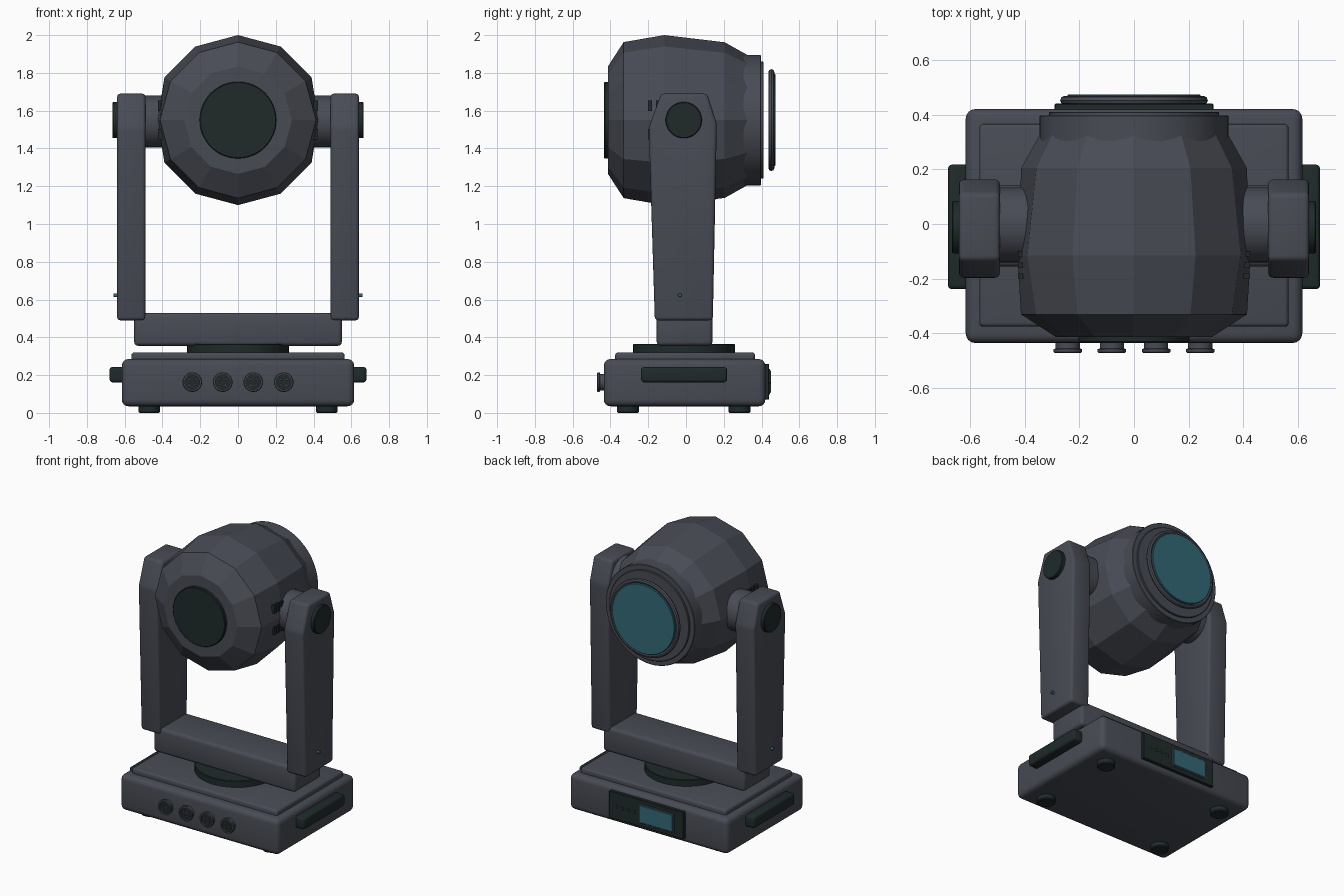
import bpy, bmesh, math
from mathutils import Matrix, Vector

if "Cube" in bpy.data.objects:
    bpy.data.objects.remove(bpy.data.objects["Cube"])


def colour(name, rgb):
    m = bpy.data.materials.new(name)
    m.diffuse_color = (*rgb, 1)
    m.use_nodes = True
    m.node_tree.nodes["Principled BSDF"].inputs["Base Color"].default_value = m.diffuse_color
    return m


GREY = colour("slate grey", (0.065, 0.071, 0.090))
DARK = colour("dark green black", (0.014, 0.023, 0.023))
TEAL = colour("teal glass", (0.032, 0.141, 0.184))

AXIS = {"x": Matrix.Rotation(math.pi / 2, 4, "Y"),
        "y": Matrix.Rotation(-math.pi / 2, 4, "X"),
        "z": Matrix.Identity(4)}


def finish(bm, name, mat, smooth=True):
    bmesh.ops.recalc_face_normals(bm, faces=bm.faces[:])
    me = bpy.data.meshes.new(name)
    bm.to_mesh(me)
    bm.free()
    me.materials.append(mat)
    ob = bpy.data.objects.new(name, me)
    bpy.context.collection.objects.link(ob)
    if smooth:
        bpy.ops.object.select_all(action="DESELECT")
        ob.select_set(True)
        bpy.context.view_layer.objects.active = ob
        bpy.ops.object.shade_smooth_by_angle(angle=math.radians(35))
    return ob


def box(name, mat, x, y, z, bevel=0.0, segs=3):
    """Box from (min, max) ranges with rounded edges."""
    bm = bmesh.new()
    bmesh.ops.create_cube(bm, size=1)
    for v in bm.verts:
        v.co = Vector([(r[0] + r[1]) / 2 + c * (r[1] - r[0])
                       for c, r in zip(v.co, (x, y, z))])
    if bevel:
        bmesh.ops.bevel(bm, geom=bm.edges[:], offset=bevel, segments=segs,
                        profile=0.5, affect="EDGES")
    return finish(bm, name, mat)


def lathe(name, mat, axis, centre, profile, sides=48, smooth=True, clamp_x=None, closed=False):
    """Turn (distance along axis, radius) points around an axis through centre."""
    bm = bmesh.new()
    rings = []
    for d, r in profile:
        ring = []
        for i in range(sides):
            a = 2 * math.pi * i / sides
            p = AXIS[axis] @ Vector((r * math.cos(a), r * math.sin(a), d))
            if clamp_x:
                p.x = max(-clamp_x, min(clamp_x, p.x))
            ring.append(bm.verts.new(p + Vector(centre)))
        rings.append(ring)
    pairs = list(zip(rings, rings[1:]))
    if closed:
        pairs.append((rings[-1], rings[0]))
    else:
        bm.faces.new(rings[0])
        bm.faces.new(rings[-1])
    for a, b in pairs:
        for i in range(sides):
            j = (i + 1) % sides
            bm.faces.new((a[i], a[j], b[j], b[i]))
    return finish(bm, name, mat, smooth)


def disc(name, mat, axis, centre, lo, hi, r, bevel=0.004, sides=48):
    pts = [(lo, r - bevel), (lo + bevel, r), (hi - bevel, r), (hi, r - bevel)]
    return lathe(name, mat, axis, centre, pts, sides)


def span(s, a, b):
    """Mirror an x range to side s."""
    return (min(s * a, s * b), max(s * a, s * b))


# Base housing, top plate, turntable
box("base", GREY, (-0.615, 0.615), (-0.435, 0.42), (0.035, 0.285), 0.035, 4)
box("base_top_plate", GREY, (-0.565, 0.565), (-0.375, 0.365), (0.26, 0.32), 0.015)
disc("turntable", DARK, "z", (0, -0.01, 0), 0.31, 0.365, 0.27)

# Feet
for sx in (-1, 1):
    for y in (-0.307, 0.283):
        disc("foot", DARK, "z", (sx * 0.47, y, 0), 0, 0.05, 0.058, 0.006, 32)

# Side handles
for s in (-1, 1):
    box("side_handle", DARK, span(s, 0.60, 0.68), (-0.238, 0.217), (0.162, 0.243), 0.015)

# Front sockets with pins
for x in (-0.242, -0.081, 0.081, 0.242):
    c = (x, 0, 0.163)
    lathe("socket_shell", GREY, "y", c,
          [(-0.42, 0.044), (-0.455, 0.044), (-0.457, 0.052), (-0.467, 0.052),
           (-0.471, 0.048), (-0.471, 0.039), (-0.42, 0.039)], 32, closed=True)
    disc("socket_face", DARK, "y", c, -0.462, -0.43, 0.04, 0.001, 32)
    for i in range(4):
        a = math.pi / 4 + i * math.pi / 2
        p = (x + 0.021 * math.cos(a), 0, 0.163 + 0.021 * math.sin(a))
        disc("socket_pin", GREY, "y", p, -0.468, -0.455, 0.006, 0.001, 10)

# Rear control panel, screen and buttons
box("control_panel", DARK, (-0.29, 0.29), (0.40, 0.44), (0.07, 0.26), 0.004, 1)
box("screen", TEAL, (-0.21, 0.045), (0.43, 0.45), (0.105, 0.225), 0.003, 1)
box("screen_frame", GREY, (-0.218, 0.053), (0.43, 0.444), (0.097, 0.233), 0.002, 1)
for i in range(4):
    disc("button", GREY, "y", (0.095 + i * 0.046, 0, 0.165), 0.43, 0.449, 0.014, 0.002, 3)

# Yoke crossbar
box("yoke_crossbar", GREY, (-0.55, 0.55), (-0.155, 0.14), (0.355, 0.53), 0.022)

# Yoke arms with axle, cap and indicator light
ARM = [(-0.165, 0.49), (0.142, 0.49), (0.163, 1.53), (0.112, 1.69), (-0.132, 1.69), (-0.197, 1.51)]
for s in (-1, 1):
    bm = bmesh.new()
    inner, outer = ([bm.verts.new((s * x, y, z)) for y, z in ARM] for x in (0.49, 0.64))
    bm.faces.new(inner)
    bm.faces.new(outer)
    n = len(ARM)
    for i in range(n):
        j = (i + 1) % n
        bm.faces.new((inner[i], inner[j], outer[j], outer[i]))
    bmesh.ops.recalc_face_normals(bm, faces=bm.faces[:])
    bmesh.ops.bevel(bm, geom=bm.edges[:], offset=0.018, segments=3, profile=0.5, affect="EDGES")
    finish(bm, "yoke_arm", GREY)
    lo, hi = span(s, 0.34, 0.51)
    disc("tilt_axle", GREY, "x", (0, -0.003, 1.543), lo, hi, 0.137)
    lo, hi = span(s, 0.62, 0.665)
    disc("axle_cap", DARK, "x", (0, -0.012, 1.55), lo, hi, 0.096)
    lo, hi = span(s, 0.63, 0.66)
    disc("indicator_light", TEAL, "x", (0, -0.032, 0.623), lo, hi, 0.01, 0.002, 12)

# Faceted lamp head
C = (0, 0, 1.55)
lathe("head_shell", GREY, "y", C,
      [(-0.413, 0.285), (-0.33, 0.413), (-0.115, 0.45), (0.205, 0.412), (0.36, 0.325)],
      12, smooth=False, clamp_x=0.426)
disc("head_end_cap", DARK, "y", C, -0.434, -0.40, 0.203)

# Cooling slots in the head sides
for s in (-1, 1):
    for z in (1.475, 1.625):
        for y in (-0.19, -0.15, -0.11):
            box("cooling_slot", DARK, span(s, 0.40, 0.423), (y - 0.01, y + 0.01),
                (z - 0.028, z + 0.028))

# Lens collar, stepped lip, ring and glass
disc("lens_collar", GREY, "y", C, 0.28, 0.397, 0.345, 0.003, 64)
disc("collar_lip", GREY, "y", C, 0.38, 0.41, 0.31, 0.003, 64)
lathe("lens_ring", GREY, "y", C,
      [(0.452 + 0.016 * math.sin(t * math.pi / 4), 0.254 + 0.016 * math.cos(t * math.pi / 4))
       for t in range(8)], 64, closed=True)
disc("lens_glass", TEAL, "y", C, 0.442, 0.474, 0.243, 0.004, 64)
